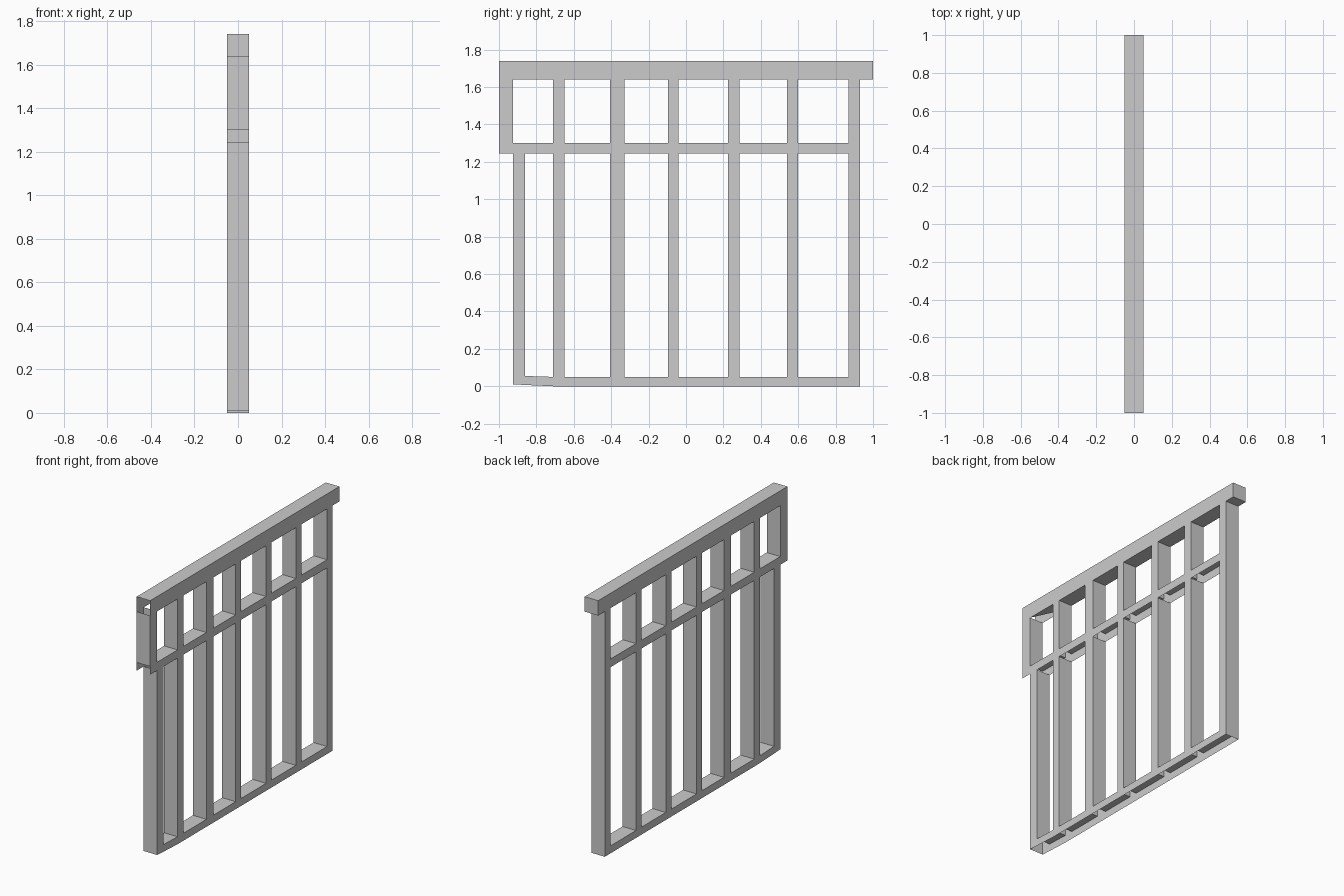
import bpy, bmesh

if "Cube" in bpy.data.objects:
    bpy.data.objects.remove(bpy.data.objects["Cube"])

# Shared layout lines of the railing: columns along y, rows along z
YS = [-1, -.925, -.86, -.71, -.65, -.405, -.33, -.096, -.04,
      .225, .285, .54, .6, .87, .93, 1]
ZS = [0, .05, 1.245, 1.3, 1.64, 1.74]
X = .05
BARS = [3, 5, 7, 9, 11, 13]          # columns holding upright bars
BOTTOM, LOWER, MID, UPPER, TOP = range(5)

PARTS = {
    "top_rail": {(c, TOP) for c in range(15)},
    "middle_rail": {(c, MID) for c in range(14)},
    "bottom_rail": {(c, BOTTOM) for c in range(1, 14)},
    "upper_bars": {(c, UPPER) for c in [0] + BARS},
    "lower_bars": {(c, LOWER) for c in [1] + BARS},
}
FILLED = set().union(*PARTS.values())


def point(x, i, j):
    """Grid point, with the slight lift at the lower left corner."""
    z = ZS[j]
    if j == 0 and i < 3:
        z = .01 if i == 1 else .007
    if j == 1 and i in (1, 2):
        z = .055
    return (x, YS[i], z)


def is_open(c, r, side):
    """Places where the hollow frame has no wall."""
    if side == "down":
        return r in (BOTTOM, MID) or (r == TOP and c in (1, 2))
    return side == "left" and c == 0 and r in (TOP, MID)


def build(name, cells):
    bm = bmesh.new()

    def face(*pts):
        bm.faces.new([bm.verts.new(p) for p in pts])

    for c, r in sorted(cells):
        # Front and back plates
        ring = [(c, r), (c + 1, r), (c + 1, r + 1), (c, r + 1)]
        face(*[point(X, *p) for p in ring])
        face(*[point(-X, *p) for p in reversed(ring)])
        # Edge walls wherever the neighbouring cell is empty
        sides = {"down": (0, -1), "right": (1, 0), "up": (0, 1), "left": (-1, 0)}
        for k, (side, (dc, dr)) in enumerate(sides.items()):
            if (c + dc, r + dr) in FILLED or is_open(c, r, side):
                continue
            a, b = ring[k], ring[(k + 1) % 4]
            face(point(X, *b), point(X, *a), point(-X, *a), point(-X, *b))
    if name == "top_rail":
        # Half-open underside above the first opening
        face(point(X, 1, 4), point(-X, 3, 4), point(X, 3, 4))

    bmesh.ops.remove_doubles(bm, verts=bm.verts, dist=1e-5)
    bmesh.ops.dissolve_limit(bm, angle_limit=.001, verts=bm.verts, edges=bm.edges)
    mesh = bpy.data.meshes.new(name)
    bm.to_mesh(mesh)
    bm.free()
    bpy.context.collection.objects.link(bpy.data.objects.new(name, mesh))


for part, part_cells in PARTS.items():
    build(part, part_cells)
